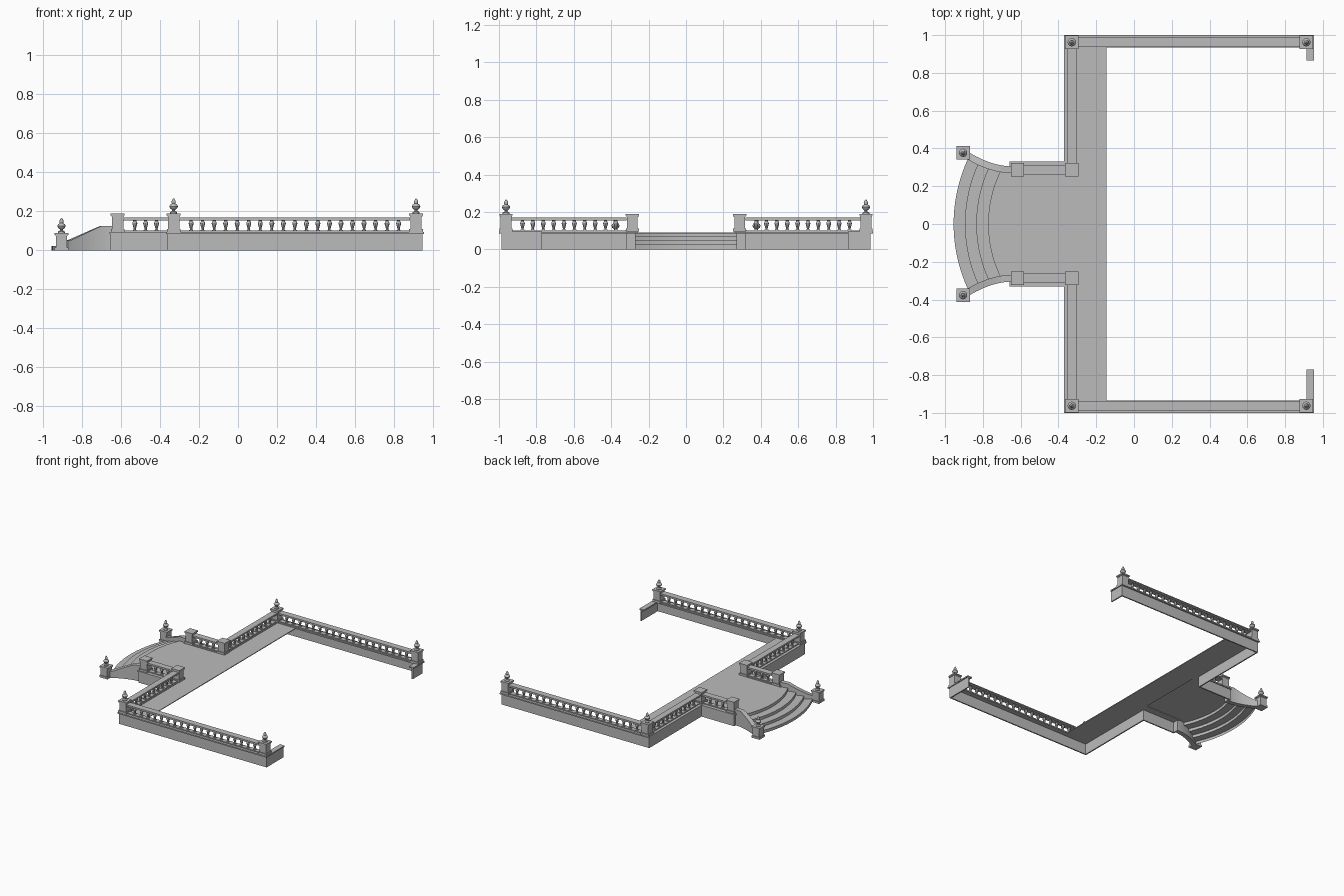
import bpy, bmesh, math
from mathutils import Matrix, Vector

old = bpy.data.objects.get("Cube")
if old:
    bpy.data.objects.remove(old, do_unlink=True)

stone = bpy.data.materials.new("grey stone")
stone.use_nodes = True
GREY = (0.5, 0.5, 0.5, 1)
stone.diffuse_color = GREY
stone.node_tree.nodes["Principled BSDF"].inputs["Base Color"].default_value = GREY

DECK, LEDGE, RAIL = 0.09, 0.095, 0.17
POST_Y, TERRACE_Y = 0.962, 0.287
BACK_X, STEP_X, END_X = -0.33, -0.617, 0.913


def finish(name, bm, smooth=False):
    bmesh.ops.recalc_face_normals(bm, faces=bm.faces)
    mesh = bpy.data.meshes.new(name)
    bm.to_mesh(mesh)
    bm.free()
    mesh.materials.append(stone)
    ob = bpy.data.objects.new(name, mesh)
    bpy.context.collection.objects.link(ob)
    if smooth:
        bpy.ops.object.select_all(action='DESELECT')
        ob.select_set(True)
        bpy.context.view_layer.objects.active = ob
        bpy.ops.object.shade_smooth_by_angle(angle=math.radians(40))
    return ob


def box(bm, x0, x1, y0, y1, z0, z1):
    size = (x1 - x0, abs(y1 - y0), z1 - z0)
    mid = Vector((x0 + x1, y0 + y1, z0 + z1)) / 2
    bmesh.ops.create_cube(bm, size=1, matrix=Matrix.Translation(mid) @ Matrix.Diagonal((*size, 1)))


def block(bm, x, y, width, z0, z1):
    h = width / 2
    box(bm, x - h, x + h, y - h, y + h, z0, z1)


def lathe(bm, x, y, z, profile, sides):
    rings = []
    for r, h in profile:
        rings.append([bm.verts.new((x + r * math.cos(a), y + r * math.sin(a), z + h))
                      for a in (math.tau * i / sides for i in range(sides))])
    for low, high in zip(rings, rings[1:]):
        for i in range(sides):
            j = (i + 1) % sides
            bm.faces.new((low[i], low[j], high[j], high[i]))
    bm.faces.new(rings[-1])
    bm.faces.new(rings[0][::-1])


BALUSTER = [(0.007, 0), (0.006, 0.01), (0.009, 0.022), (0.013, 0.036), (0.011, 0.043), (0.007, 0.049), (0.01, 0.052)]
FINIAL = [(0.018, 0), (0.018, 0.006), (0.008, 0.012), (0.008, 0.018), (0.018, 0.026), (0.022, 0.036),
          (0.018, 0.044), (0.009, 0.05), (0.011, 0.056), (0.009, 0.066), (0.002, 0.077)]


def railing(name, start, end):
    """Top rail, foot strip and a row of turned balusters between two posts."""
    a, b = Vector(start), Vector(end)
    solid, turned = bmesh.new(), bmesh.new()
    along_x = abs(a.x - b.x) > abs(a.y - b.y)
    for half, z0, z1 in ((0.025, 0.162, RAIL), (0.021, 0.154, 0.162), (0.018, LEDGE, 0.102)):
        px, py = (0, half) if along_x else (half, 0)
        box(solid, min(a.x, b.x) - px, max(a.x, b.x) + px,
            min(a.y, b.y) - py, max(a.y, b.y) + py, z0, z1)
    length = (b - a).length - 0.06
    count = round(length / 0.058)
    for i in range(count):
        p = a + (b - a).normalized() * (0.03 + length * (i + 0.5) / count)
        lathe(turned, p.x, p.y, 0.102, BALUSTER, 8)
        block(turned, p.x, p.y, 0.02, 0.1, 0.106)
    finish(name + "_rail", solid)
    finish(name + "_balusters", turned, True)


def post(name, x, y, z, height, finial):
    bm = bmesh.new()
    block(bm, x, y, 0.07, z, z + 0.016)
    block(bm, x, y, 0.058, z + 0.016, z + height - 0.016)
    block(bm, x, y, 0.064, z + height - 0.016, z + height - 0.01)
    block(bm, x, y, 0.071, z + height - 0.01, z + height)
    finish(name, bm)
    if finial:
        bm = bmesh.new()
        lathe(bm, x, y, z + height, FINIAL, 12)
        finish(name + "_finial", bm, True)


for s, side in ((1, "back"), (-1, "front")):
    # Retaining walls, thin and open underneath
    ret = 0.865 if s > 0 else 0.77
    bm = bmesh.new()
    box(bm, -0.365, 0.945, s * 0.977, s * 0.987, 0, DECK)
    box(bm, 0.935, 0.945, s * ret, s * 0.987, 0, DECK)
    box(bm, -0.365, -0.355, s * 0.315, s * 0.987, 0, DECK)
    box(bm, -0.655, -0.355, s * 0.315, s * 0.325, 0, DECK)
    box(bm, -0.655, -0.645, s * 0.275, s * 0.325, 0, DECK)
    finish(side + "_wall", bm)

    # Ledges that cap the walls
    bm = bmesh.new()
    box(bm, -0.37, 0.953, s * 0.935, s, 0.085, LEDGE)
    box(bm, 0.912, 0.953, s * ret, s * 0.935, 0.085, LEDGE)
    box(bm, -0.37, -0.305, s * 0.26, s * 0.935, 0.085, LEDGE)
    box(bm, -0.66, -0.37, s * 0.26, s * 0.332, 0.085, LEDGE)
    finish(side + "_ledge", bm)

    # Posts and railings
    post(side + "_corner_post", BACK_X, s * POST_Y, LEDGE, 0.095, True)
    post(side + "_end_post", END_X, s * POST_Y, LEDGE, 0.095, True)
    post(side + "_terrace_post", BACK_X, s * TERRACE_Y, LEDGE, 0.095, False)
    post(side + "_stair_top_post", STEP_X, s * TERRACE_Y, LEDGE, 0.095, False)
    post(side + "_stair_foot_post", -0.905, s * 0.377, 0, 0.09, True)
    railing(side + "_arm", (BACK_X + 0.03, s * POST_Y), (END_X - 0.03, s * POST_Y))
    railing(side + "_cross", (BACK_X, s * (TERRACE_Y + 0.03)), (BACK_X, s * (POST_Y - 0.03)))
    railing(side + "_terrace", (STEP_X + 0.03, s * TERRACE_Y), (BACK_X - 0.03, s * TERRACE_Y))

    # Flared cheek wall beside the stairs, sloping down to the foot post
    bm = bmesh.new()
    sections = []
    for i in range(13):
        t = i / 12
        x = -0.645 - 0.235 * t
        y = 0.287 + 0.075 * t ** 1.9
        slope = 0.075 * 1.9 * t ** 0.9 / 0.235
        n = Vector((slope, 1)).normalized() * 0.018
        top = 0.125 - 0.075 * max(0, min(1, (-0.705 - x) / 0.165))
        sections.append([bm.verts.new((x + k * n.x, s * (y + k * n.y), z))
                         for k, z in ((-1, 0), (1, 0), (1, top), (-1, top))])
    for a, b in zip(sections, sections[1:]):
        for i in range(4):
            j = (i + 1) % 4
            bm.faces.new((a[i], a[j], b[j], b[i]))
    bm.faces.new(sections[0])
    bm.faces.new(sections[-1])
    finish(side + "_cheek_wall", bm)

# Curved stairs: treads and risers swept around one centre
bm = bmesh.new()
radii = [0.825, 0.765, 0.705, 0.642]
profile = []
for i, r in enumerate(radii):
    profile += [(r, DECK * i / 4), (r, DECK * (i + 1) / 4)]
rows = []
for i in range(25):
    a = math.radians(-25.5 + 51 * i / 24)
    rows.append([bm.verts.new((-0.13 - r * math.cos(a), r * math.sin(a), z)) for r, z in profile])
for a, b in zip(rows, rows[1:]):
    for i in range(len(profile) - 1):
        bm.faces.new((a[i], a[i + 1], b[i + 1], b[i]))
# Landing that runs from the top step to the walkway
edge = [row[-1] for row in rows]
bm.faces.new(edge + [bm.verts.new((x, y, DECK)) for x, y in
                     ((-0.645, 0.285), (-0.34, 0.285), (-0.34, -0.285), (-0.645, -0.285))])
finish("stairs_and_landing", bm)

# Long walkway behind the cross walls
bm = bmesh.new()
box(bm, -0.34, -0.145, -0.94, 0.94, DECK - 0.006, DECK)
finish("walkway", bm)
